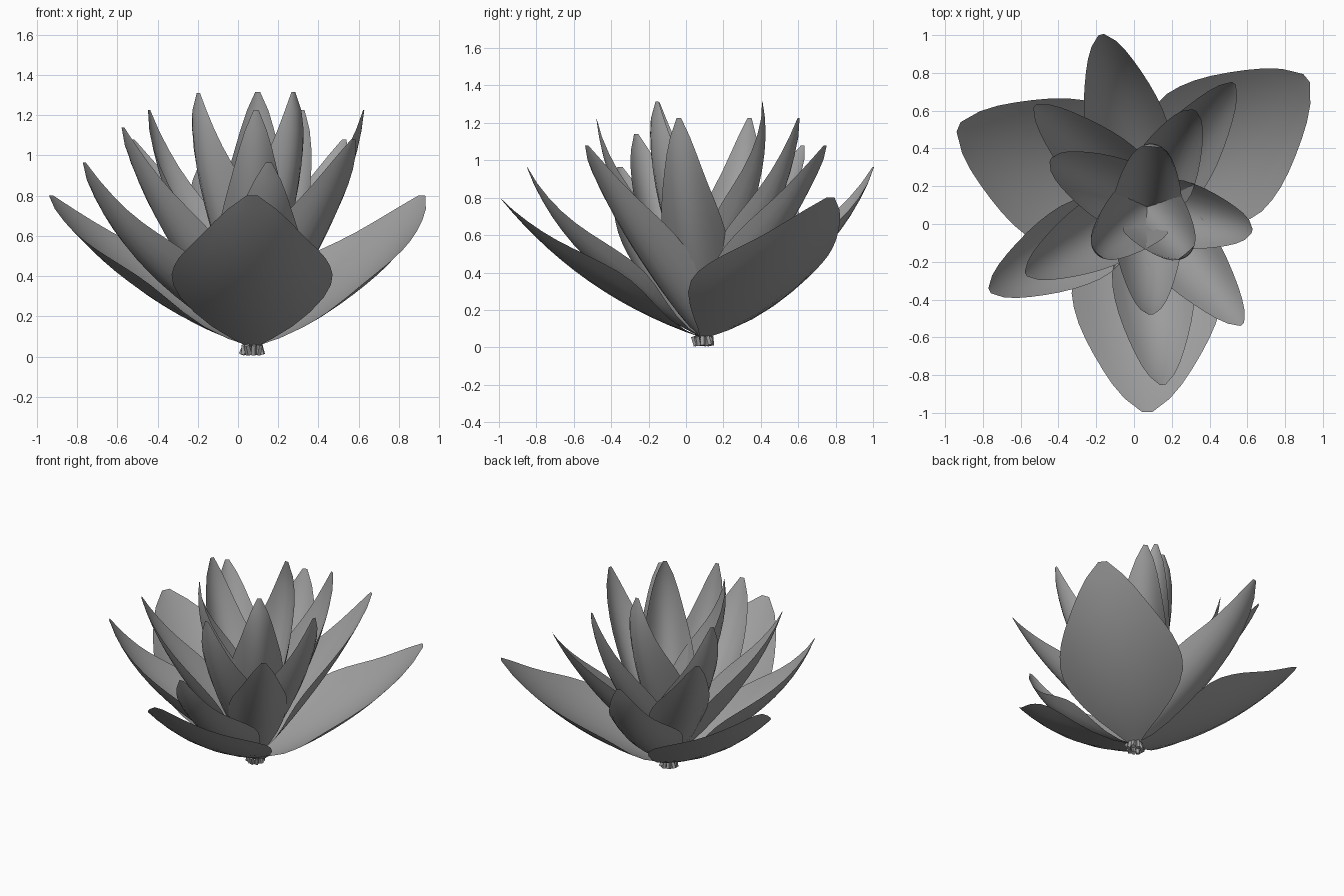
import bpy, bmesh, math, random
from mathutils import Vector, Matrix

cube = bpy.data.objects.get("Cube")
if cube:
    bpy.data.objects.remove(cube, do_unlink=True)

CENTRE = Vector((0.07, 0.09, 0))
COLUMNS = 8
# Relative width of a petal from its root to its rounded tip
WIDTHS = [.06, .26, .5, .72, .89, .98, 1, .97, .91, .82, .71, .59, .46, .3, .07]

grey = bpy.data.materials.new("petal grey")
grey.use_nodes = True
grey.diffuse_color = (0.35, 0.35, 0.35, 1)
grey.node_tree.nodes["Principled BSDF"].inputs["Base Color"].default_value = grey.diffuse_color


def add_object(name, bm, smooth):
    mesh = bpy.data.meshes.new(name)
    bm.to_mesh(mesh)
    bm.free()
    mesh.materials.append(grey)
    obj = bpy.data.objects.new(name, mesh)
    obj.location = CENTRE
    bpy.context.collection.objects.link(obj)
    for face in mesh.polygons:
        face.use_smooth = smooth


def bezier(points, t):
    """Point and tangent on a cubic curve."""
    a, b, c, d = points
    u = 1 - t
    point = a * u**3 + b * 3 * u * u * t + c * 3 * u * t * t + d * t**3
    tangent = (b - a) * u * u + (c - b) * 2 * u * t + (d - c) * t * t
    return point, tangent.normalized()


def add_petal(name, angle, spine, half_width, cup):
    """Cupped sheet along a spine given as (radius, height) points."""
    bm = bmesh.new()
    curve = [Vector((0, 0.05))] + [Vector(p) for p in spine]
    rows = []
    for i, width in enumerate(WIDTHS):
        point, tangent = bezier(curve, i / (len(WIDTHS) - 1))
        inward = Vector((-tangent.y, tangent.x))
        row = []
        for j in range(COLUMNS + 1):
            side = 2 * j / COLUMNS - 1
            p = point + inward * cup * (width * side)**2
            row.append(bm.verts.new((p.x, side * width * half_width, p.y)))
        rows.append(row)
    for low, high in zip(rows, rows[1:]):
        for j in range(COLUMNS):
            bm.faces.new((low[j], low[j + 1], high[j + 1], high[j]))
    bm.transform(Matrix.Rotation(math.radians(angle), 4, "Z"))
    add_object(name, bm, True)


# Rings from the outside in: name, spine, half width, cup depth, directions
RINGS = [
    ("outer_petal", [(.45, .2), (.8, .45), (1.085, .8)], .40, .13, [-90, 39, 157]),
    ("second_petal", [(.4, .25), (.78, .52), (.945, .965)], .22, .14, [-85, 105, 208]),
    ("third_petal", [(.28, .3), (.62, .7), (.8, 1.08)], .19, .14, [-51, 55, 138]),
    ("third_upright_petal", [(.28, .3), (.6, .7), (.735, 1.14)], .19, .14, [209]),
    ("fourth_petal", [(.2, .3), (.52, .75), (.57, 1.225)], .18, .15, [-13, 64, 154, -88]),
    ("inner_petal", [(.12, .38), (.41, .9), (.32, 1.315)], .18, .18, [-50, 85]),
    ("inner_side_petal", [(.12, .38), (.42, .9), (.36, 1.31)], .18, .18, [222]),
]
for ring, spine, half_width, cup, angles in RINGS:
    for n, angle in enumerate(angles, 1):
        add_petal(f"{ring}_{n}", angle, spine, half_width, cup)

# Ragged knobbly stub under the flower
random.seed(4)
bm = bmesh.new()
for k in range(9):
    turn = Matrix.Rotation(math.tau * k / 9, 4, "Z")
    tilt = Matrix.Rotation(random.uniform(-.5, .5), 4, "Y")
    place = Matrix.Translation((0.043, 0, 0.034)) @ tilt
    bmesh.ops.create_cone(bm, cap_ends=True, segments=5, radius1=0.016,
                          radius2=0.016, depth=0.05, matrix=turn @ place)
add_object("stem_stub", bm, False)
